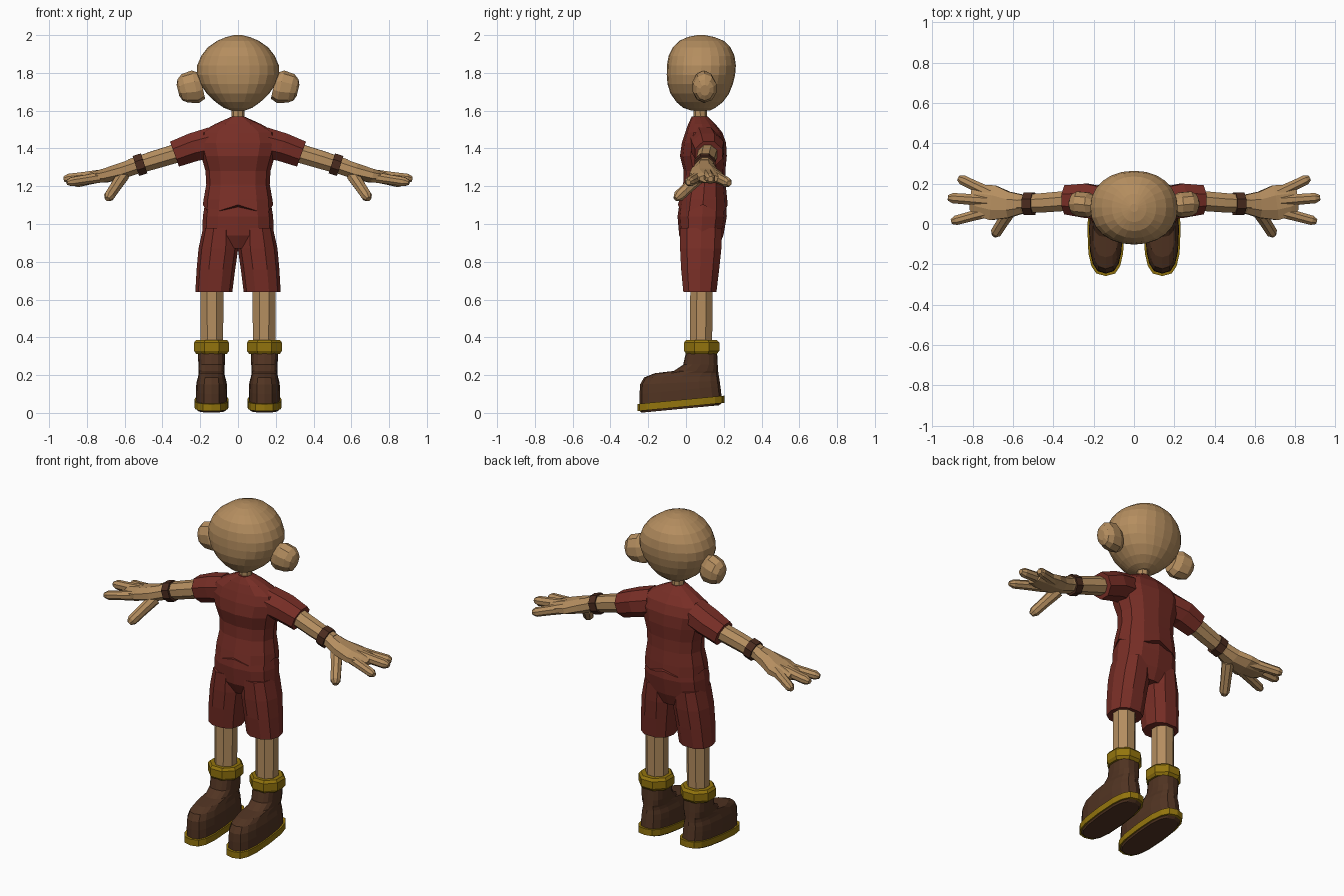
import bpy, bmesh, math
from mathutils import Vector


def material(name, rgb):
    m = bpy.data.materials.new(name)
    m.diffuse_color = (*rgb, 1)
    return m


SKIN = material("skin", (0.46, 0.27, 0.115))
RED = material("red cloth", (0.185, 0.027, 0.019))
BROWN = material("boot brown", (0.082, 0.034, 0.016))
STRAP = material("strap brown", (0.068, 0.024, 0.013))
GOLD = material("gold trim", (0.29, 0.175, 0.004))
UP = Vector((0, 0, 1))


def ring(c, u, v, ru, rv, n, p=1.0, turn=0.0):
    """Superellipse cross-section; p below 1 makes it boxier."""
    pts = []
    for i in range(n):
        a = 2 * math.pi * (i + turn) / n
        ca, sa = math.cos(a), math.sin(a)
        ca = math.copysign(abs(ca) ** p, ca)
        sa = math.copysign(abs(sa) ** p, sa)
        pts.append(Vector(c) + u * (ru * ca) + v * (rv * sa))
    return pts


def skin_rings(bm, rings):
    rows = [[bm.verts.new(p) for p in r] for r in rings]
    n = len(rows[0])
    for a, b in zip(rows, rows[1:]):
        for i in range(n):
            j = (i + 1) % n
            bm.faces.new((a[i], a[j], b[j], b[i]))
    bm.faces.new(rows[0][::-1])
    bm.faces.new(rows[-1])


def build(name, shells, mat, mirror=False):
    bm = bmesh.new()
    for rings in shells:
        skin_rings(bm, rings)
    bmesh.ops.recalc_face_normals(bm, faces=bm.faces[:])
    me = bpy.data.meshes.new(name)
    bm.to_mesh(me)
    bm.free()
    me.materials.append(mat)
    ob = bpy.data.objects.new(name, me)
    bpy.context.collection.objects.link(ob)
    if mirror:
        ob.modifiers.new("mirror", "MIRROR").use_mirror_merge = False
    return ob


def stack(rows, n, x=0.0, p=1.0, turn=0.0):
    """Horizontal rings from rows of (z, half width, front y, back y)."""
    return [ring((x, (f + b) / 2, z), Vector((1, 0, 0)), Vector((0, 1, 0)),
                 rx, (b - f) / 2, n, p, turn) for z, rx, f, b in rows]


def limb(rows, n, axis=None, turn=0.5):
    """Rings along a path from rows of (x, y, z, half depth, half height)."""
    c = [Vector(r[:3]) for r in rows]
    out = []
    for i, r in enumerate(rows):
        d = Vector(axis) if axis else c[min(i + 1, len(c) - 1)] - c[max(i - 1, 0)]
        d.normalize()
        u = d.cross(UP).normalized()
        out.append(ring(c[i], u, u.cross(d), r[3], r[4], n, 1, turn))
    return out


# Head, lofted from its height profile
head = [(1.600, .035, .030, .125), (1.615, .075, -.015, .155),
        (1.645, .118, -.050, .195), (1.69, .165, -.082, .228),
        (1.74, .200, -.098, .248), (1.79, .217, -.102, .260),
        (1.84, .216, -.101, .264), (1.89, .195, -.092, .257),
        (1.935, .160, -.070, .236), (1.97, .110, -.035, .200),
        (1.99, .062, .010, .150), (2.0, .02, .06, .10)]
build("head", [stack(head, 24, p=0.94)], SKIN)
build("ear", [limb([(.19, .09, 1.732, .045, .070), (.225, .095, 1.727, .064, .088),
                    (.280, .10, 1.718, .064, .078), (.307, .10, 1.710, .048, .058),
                    (.318, .10, 1.708, .025, .030)], 10, (.97, 0, -.23))], SKIN, True)
build("neck", [stack([(1.53, .036, .04, .112), (1.63, .034, .04, .11)], 8)], SKIN)

# Shirt with a wavy hem, and its sleeves
shirt = stack([(1.08, .186, -.043, .221), (1.13, .182, -.034, .218),
               (1.21, .168, -.015, .210), (1.28, .172, -.012, .208),
               (1.36, .195, -.032, .216), (1.43, .215, -.022, .212),
               (1.485, .200, -.004, .192), (1.53, .120, .012, .155),
               (1.568, .035, .03, .115)], 12, p=0.88)
for i, v in enumerate(shirt[0]):
    v.z += 0.022 * math.cos(4 * 2 * math.pi * i / 12)
build("shirt", [shirt], RED)
build("sleeve", [limb([(.13, .10, 1.432, .085, .090), (.235, .115, 1.407, .092, .082),
                       (.336, .12, 1.370, .078, .076)], 8, (.94, 0, -.34))], RED, True)

# Shorts: hips plus two legs
build("shorts_hips", [stack([(.87, .12, .0, .17), (.94, .190, -.036, .198),
                             (1.04, .186, -.045, .216), (1.10, .176, -.036, .212)],
                            12, p=0.82)], RED)
leg_rows = [(.128, .64, .098, -.018, .165), (.117, .76, .102, -.030, .180),
            (.104, .87, .105, -.036, .192), (.095, .98, .090, -.036, .196)]
build("shorts_leg", [[stack([r[1:]], 10, x=r[0], p=0.85)[0] for r in leg_rows]], RED, True)

# Lower leg and ankle cuff
FX = .14
build("shin", [stack([(.34, .064, .015, .143), (.66, .066, .018, .146)], 8, x=.138, turn=.5)],
      SKIN, True)
build("ankle_cuff", [stack([(.312, .088, -.006, .170), (.328, .100, -.018, .184),
                            (.372, .100, -.018, .184), (.387, .088, -.006, .170)],
                           8, x=FX, turn=.5)], GOLD, True)


# Boot, gold welt and tread, all tilted up toward the heel
def tilted(rows, p):
    rings = stack(rows, 16, x=FX, p=p)
    for r, row in zip(rings, rows):
        k = max(0.0, min(1.0, (0.2 - row[0]) / 0.1)) * 0.095
        for v in r:
            v.z += k * (v.y + .25)
    return rings


build("boot", [tilted([(.035, .083, -.245, .190), (.10, .083, -.246, .182),
                       (.150, .080, -.243, .178), (.187, .072, -.222, .174),
                       (.210, .068, -.165, .172), (.222, .068, -.065, .170),
                       (.255, .070, -.015, .168), (.33, .072, .002, .164)], .75)],
      BROWN, True)
build("boot_welt", [tilted([(.010, .091, -.258, .203), (.048, .091, -.258, .203)], .7)],
      GOLD, True)
build("boot_tread", [tilted([(.0, .078, -.235, .175), (.012, .084, -.248, .192)], .7)],
      BROWN, True)

# Arm and bracelet
build("arm", [limb([(.29, .118, 1.385, .054, .054), (.44, .106, 1.340, .052, .052),
                    (.57, .100, 1.300, .047, .047)], 8)], SKIN, True)
build("bracelet", [limb([(.497, .10, 1.321, .060, .060), (.541, .10, 1.307, .060, .060)], 8)],
      STRAP, True)

# Hand: palm, three spread fingers and a thumb
palm = limb([(.54, .100, 1.308, .047, .046), (.62, .095, 1.280, .070, .046),
             (.70, .105, 1.257, .094, .040), (.77, .118, 1.245, .085, .031),
             (.81, .122, 1.240, .055, .022)], 8)
build("palm", [palm], SKIN, True)


def finger(base, tip, r):
    a, b = Vector(base), Vector(tip)
    stops = [(0, r * 1.15), (.5, r), (.88, r * .95), (1, r * .5)]
    return limb([(*a.lerp(b, t), s, s) for t, s in stops], 8)


build("fingers", [finger((.71, .150, 1.255), (.870, .228, 1.215), .028),
                  finger((.72, .115, 1.258), (.922, .130, 1.238), .029),
                  finger((.71, .065, 1.250), (.905, .012, 1.220), .027)], SKIN, True)
build("thumb", [finger((.61, .075, 1.255), (.692, -.055, 1.132), .031)], SKIN, True)
